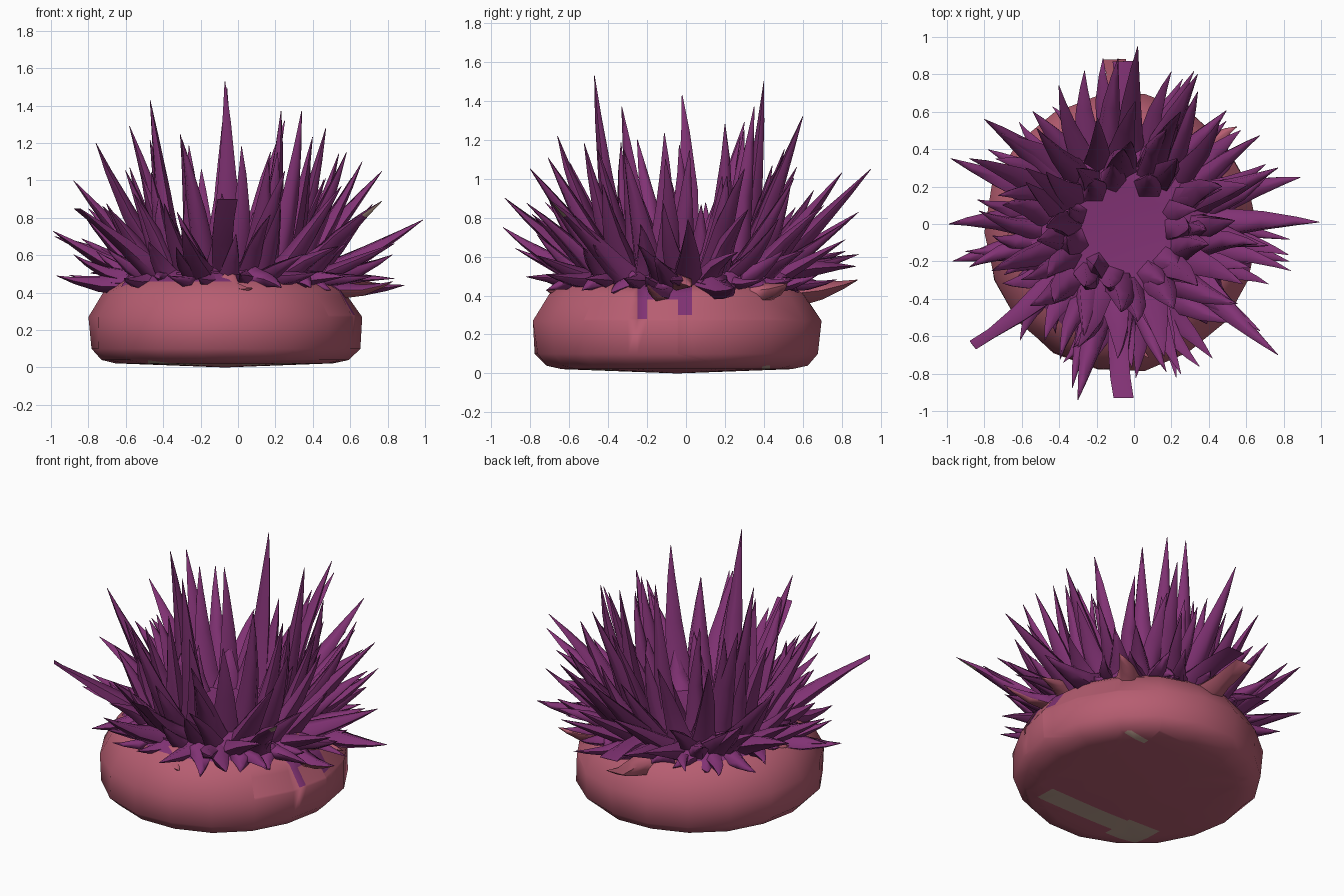
import bpy, bmesh, math, random
from mathutils import Vector

random.seed(11)
if "Cube" in bpy.data.objects:
    bpy.data.objects.remove(bpy.data.objects["Cube"], do_unlink=True)


def material(name, rgb):
    m = bpy.data.materials.new(name)
    m.use_nodes = True
    m.diffuse_color = (*rgb, 1)
    m.node_tree.nodes["Principled BSDF"].inputs["Base Color"].default_value = (*rgb, 1)
    return m


PINK, PURPLE, CREAM = 0, 1, 2
MATS = [material("rose pink", (0.47, 0.11, 0.165)),
        material("deep purple", (0.22, 0.032, 0.175)),
        material("pale cream", (0.52, 0.36, 0.29))]


def finish(bm, name, angle):
    bmesh.ops.recalc_face_normals(bm, faces=bm.faces)
    mesh = bpy.data.meshes.new(name)
    bm.to_mesh(mesh)
    bm.free()
    for m in MATS:
        mesh.materials.append(m)
    ob = bpy.data.objects.new(name, mesh)
    bpy.context.collection.objects.link(ob)
    bpy.ops.object.select_all(action='DESELECT')
    ob.select_set(True)
    bpy.context.view_layer.objects.active = ob
    bpy.ops.object.shade_smooth_by_angle(angle=math.radians(angle))


def paint_box(bm, low, high, mat, keep):
    """Cut a box outline into the chosen faces and colour what lies inside."""
    for axis in range(3):
        for value in (low[axis], high[axis]):
            faces = [f for f in bm.faces if keep(f)]
            geom = set(faces)
            for f in faces:
                geom.update(f.edges, f.verts)
            co, no = Vector(), Vector()
            co[axis], no[axis] = value, 1
            bmesh.ops.bisect_plane(bm, geom=list(geom), plane_co=co, plane_no=no)
    bm.normal_update()
    for f in bm.faces:
        c = f.calc_center_median()
        if keep(f) and all(low[i] < c[i] < high[i] for i in range(3)):
            f.material_index = mat


# Squat body, turned from a profile, with a purple disc on top
CENTRE = Vector((-0.07, -0.045, 0))
SIDES = 18
profile = [(0.58, 0.022), (0.66, 0.04), (0.715, 0.1), (0.725, 0.27), (0.64, 0.41),
           (0.57, 0.46), (0.4, 0.56), (0.24, 0.55)]
bm = bmesh.new()
rings = []
for r, z in profile:
    ring = []
    for i in range(SIDES):
        a = math.tau * i / SIDES
        rr = r * random.uniform(0.987, 1.013)
        ring.append(bm.verts.new(CENTRE + Vector((rr * math.cos(a), rr * 1.03 * math.sin(a), z))))
    rings.append(ring)
for level, (lower, upper) in enumerate(zip(rings, rings[1:])):
    for i in range(SIDES):
        j = (i + 1) % SIDES
        f = bm.faces.new((lower[i], lower[j], upper[j], upper[i]))
        f.material_index = PURPLE if level > 4 else PINK
for ring, z, mat in ((rings[0], 0, PINK), (rings[-1], 0.53, PURPLE)):
    hub = bm.verts.new(CENTRE + Vector((0, 0, z)))
    for i in range(SIDES):
        bm.faces.new((ring[i], ring[(i + 1) % SIDES], hub)).material_index = mat
bmesh.ops.recalc_face_normals(bm, faces=bm.faces)
bm.normal_update()


def underside(f):
    return f.normal.z < -0.9


def left_side(f):
    c = f.calc_center_median()
    return f.normal.x > 0.4 and c.z > 0.1 and abs(c.y) < 0.45


# Cream marks underneath
paint_box(bm, (-0.25, -0.5, -1), (0.32, -0.36, 1), CREAM, underside)
paint_box(bm, (-0.48, -0.56, -1), (-0.25, -0.34, 1), CREAM, underside)
paint_box(bm, (0.25, 0.39, -1), (0.4, 0.43, 1), CREAM, underside)
# Purple drips on the left side
paint_box(bm, (0, -0.25, 0.28), (1, -0.2, 0.45), PURPLE, left_side)
paint_box(bm, (0, -0.04, 0.3), (1, 0.03, 0.45), PURPLE, left_side)
paint_box(bm, (0, -0.25, 0.38), (1, 0.03, 0.47), PURPLE, left_side)
finish(bm, "body", 70)


def spike(bm, base, tip, width, mat=PURPLE, wedge=0.0, under=None):
    """Five-sided tapering tentacle. A wedge keeps that share of its width to a level end;
    under = (material, first segment) recolours its lower faces."""
    base, tip = Vector(base), Vector(tip)
    axis = (tip - base).normalized()
    side = axis.cross(Vector((0.01, 0.02, 1))).normalized()
    up = side.cross(axis)
    twist = 0 if wedge or under else random.uniform(0, math.tau)
    bend = (side * random.uniform(-0.03, 0.03) + up * random.uniform(-0.03, 0.02))
    loops = []
    for t, w in ((0, 1.1), (0.2, 0.8), (0.5, 0.56), (0.8, 0.25), (1, 0.02)):
        c = base.lerp(tip, t) + bend * math.sin(math.pi * t)
        loop = []
        for k in range(5):
            a = twist + k * math.tau / 5
            offset = side * math.cos(a) * max(w, wedge) + up * 0.8 * math.sin(a) * w
            loop.append(bm.verts.new(c + offset * width))
        loops.append(loop)
    for n, (lo, hi) in enumerate(zip(loops, loops[1:])):
        for k in range(5):
            f = bm.faces.new((lo[k], lo[(k + 1) % 5], hi[(k + 1) % 5], hi[k]))
            f.material_index = under[0] if under and k > 2 and n >= under[1] else mat
    bm.faces.new(loops[0][::-1]).material_index = mat
    bm.faces.new(loops[-1]).material_index = mat


# Crown of tentacles: count, base radius, tip radius, tip height, width
tiers = {"centre_tentacles": (11, 0.25, 0.33, 0.82, 0.1),
         "inner_tentacles": (12, 0.31, 0.48, 1.12, 0.095),
         "upper_tentacles": (16, 0.37, 0.66, 1.03, 0.092),
         "middle_tentacles": (18, 0.42, 0.79, 0.85, 0.086),
         "lower_tentacles": (20, 0.47, 0.83, 0.66, 0.08),
         "outer_tentacles": (22, 0.5, 0.79, 0.49, 0.066),
         "fringe": (24, 0.52, 0.67, 0.43, 0.08)}
for name, (count, base_r, tip_r, tip_z, width) in tiers.items():
    bm = bmesh.new()
    for i in range(count):
        a = math.tau * (i + random.uniform(-0.4, 0.4)) / count
        b = a + random.uniform(-0.15, 0.15)
        r = min(0.93, tip_r * random.uniform(0.84, 1.14))
        z = tip_z + (tip_z - 0.42) * random.uniform(-0.24, 0.2)
        z += random.uniform(-0.02, 0.02)
        mat = PINK if name == "fringe" and i % 6 == 0 else PURPLE
        spike(bm, (base_r * math.cos(a) - 0.05, base_r * math.sin(a) - 0.02, 0.47),
              (r * math.cos(b) - 0.02, r * math.sin(b), z),
              width * random.uniform(0.8, 1.15), mat)
    finish(bm, name, 75)

# Longest tentacles, which set the outline
long_tips = [(-0.07, -0.47, 1.53), (-0.06, 0.4, 1.5), (-0.47, -0.02, 1.43), (0.34, -0.33, 1.37),
             (0.23, 0.35, 1.37), (0.47, 0.2, 1.28), (-0.58, 0.3, 1.29), (0.99, 0.01, 0.79),
             (-0.99, 0.0, 0.73), (0.77, 0.3, 1.05), (0.02, 0.95, 1.05), (-0.88, 0.35, 1.0),
             (-0.3, -0.94, 0.75), (0.89, 0.25, 0.44), (-0.97, -0.2, 0.49), (0.34, 0.8, 1.03),
             (-0.8, 0.56, 0.85), (-0.76, -0.25, 1.2), (0.25, 0.6, 1.32), (-0.98, 0.35, 0.7),
             (0.58, -0.32, 1.15), (-0.3, -0.66, 1.22), (0.25, -0.8, 1.05)]
bm = bmesh.new()
for tip in long_tips:
    flat = Vector((tip[0], tip[1], 0)).normalized()
    base_r = 0.5 - 0.2 * min(1, max(0, tip[2] - 0.4))
    base = flat * base_r + Vector((-0.04, -0.01, 0.46))
    spike(bm, base, tip, 0.095)
# Wedge-ended tentacles at front, back and front right, and the cream-tipped front left one
spike(bm, (-0.05, -0.4, 0.48), (-0.05, -0.93, 0.9), 0.09, wedge=0.66)
spike(bm, (-0.04, 0.45, 0.5), (-0.06, 0.87, 0.55), 0.09, wedge=0.75)
spike(bm, (-0.4, -0.3, 0.47), (-0.86, -0.65, 0.85), 0.09, wedge=0.35)
spike(bm, (0.35, -0.3, 0.48), (0.77, -0.7, 0.89), 0.09, under=(CREAM, 3))
finish(bm, "long_tentacles", 75)

# Pink flaps growing out of the body rim
bm = bmesh.new()
spike(bm, (-0.1, 0.5, 0.41), (-0.11, 0.88, 0.48), 0.11, PINK, wedge=0.6)
spike(bm, (0.36, 0.36, 0.41), (0.55, 0.52, 0.46), 0.08, PINK)
spike(bm, (0.5, -0.12, 0.42), (0.83, -0.2, 0.46), 0.07, under=(PINK, 0))
finish(bm, "rim_flaps", 75)
